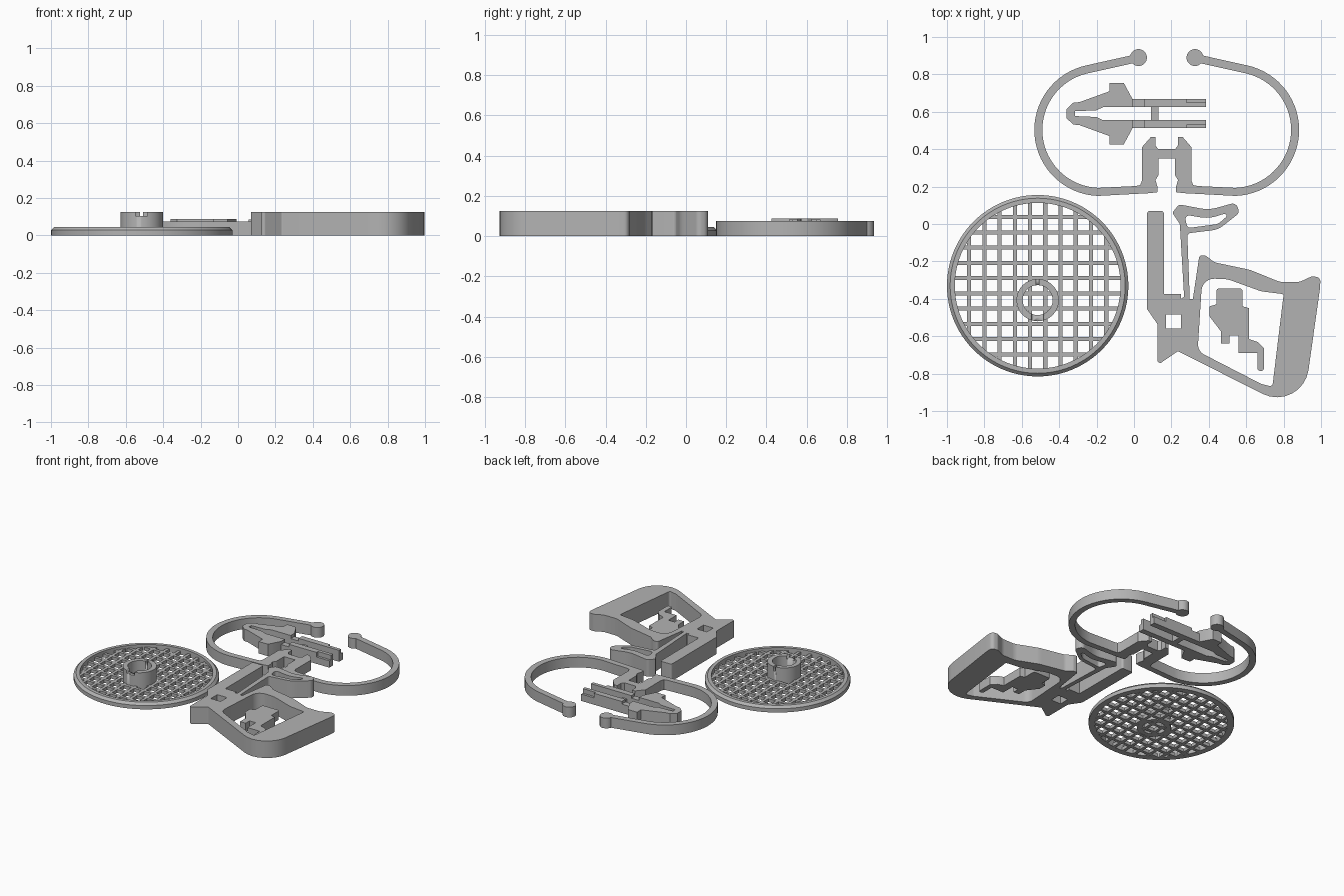
import bpy, bmesh, math
from mathutils import Vector

if "Cube" in bpy.data.objects:
    bpy.data.objects.remove(bpy.data.objects["Cube"])

grey = bpy.data.materials.new("grey_plastic")
grey.diffuse_color = (0.45, 0.45, 0.45, 1)
grey.use_nodes = True
grey.node_tree.nodes["Principled BSDF"].inputs["Base Color"].default_value = grey.diffuse_color


def finish(ob, name):
    ob.name = name
    ob.data.materials.clear()
    ob.data.materials.append(grey)
    bpy.ops.object.select_all(action='DESELECT')
    ob.select_set(True)
    bpy.context.view_layer.objects.active = ob
    bpy.ops.object.shade_smooth_by_angle(angle=math.radians(30))
    return ob


def rounded(pts, steps=8):
    """Outline of (x, y[, corner radius]) points with filleted corners."""
    out = []
    for i, p in enumerate(pts):
        c = Vector(p[:2])
        if len(p) < 3:
            out.append(c)
            continue
        a = Vector(pts[i - 1][:2]) - c
        b = Vector(pts[(i + 1) % len(pts)][:2]) - c
        half = a.angle(b) / 2
        t = min(p[2] / math.tan(half), a.length * .49, b.length * .49)
        a, b = c + a.normalized() * t, c + b.normalized() * t
        bis = ((a + b) / 2 - c).normalized()
        r = t * math.tan(half)
        o = c + bis * (t / math.cos(half))
        a0 = math.atan2(a.y - o.y, a.x - o.x)
        d = math.atan2(b.y - o.y, b.x - o.x) - a0
        d = (d + math.pi) % (2 * math.pi) - math.pi
        out += [o + r * Vector((math.cos(a0 + d * k / steps), math.sin(a0 + d * k / steps)))
                for k in range(steps + 1)]
    return out


def plate(name, loops, z0, z1):
    """Extruded flat outline; further loops are holes."""
    cu = bpy.data.curves.new(name, 'CURVE')
    cu.dimensions, cu.fill_mode = '2D', 'BOTH'
    cu.extrude = (z1 - z0) / 2
    for loop in loops:
        pts = rounded(loop)
        s = cu.splines.new('POLY')
        s.points.add(len(pts) - 1)
        for q, p in zip(s.points, pts):
            q.co = (p[0], p[1], 0, 1)
        s.use_cyclic_u = True
    ob = bpy.data.objects.new(name, cu)
    bpy.context.collection.objects.link(ob)
    ob.location.z = (z0 + z1) / 2
    bpy.ops.object.select_all(action='DESELECT')
    ob.select_set(True)
    bpy.context.view_layer.objects.active = ob
    bpy.ops.object.convert(target='MESH')
    return finish(bpy.context.view_layer.objects.active, name)


def rect(x0, y0, x1, y1):
    return [(x0, y0), (x1, y0), (x1, y1), (x0, y1)]


def arc(cx, cy, r, a0, a1, n=32):
    return [(cx + r * math.cos(math.radians(a0 + (a1 - a0) * k / n)),
             cy + r * math.sin(math.radians(a0 + (a1 - a0) * k / n))) for k in range(n + 1)]


def circle(cx, cy, r, n=48):
    return arc(cx, cy, r, 0, 360, n)[:-1]


def lathe(name, profile, cx, cy, n=96):
    """Closed (radius, z) profile turned around a vertical axis."""
    bm = bmesh.new()
    rings = [[bm.verts.new((cx + r * math.cos(2 * math.pi * k / n),
                            cy + r * math.sin(2 * math.pi * k / n), z)) for r, z in profile]
             for k in range(n)]
    m = len(profile)
    for k in range(n):
        a, b = rings[k], rings[(k + 1) % n]
        for j in range(m):
            bm.faces.new((a[j], b[j], b[(j + 1) % m], a[(j + 1) % m]))
    bmesh.ops.recalc_face_normals(bm, faces=bm.faces)
    me = bpy.data.meshes.new(name)
    bm.to_mesh(me)
    ob = bpy.data.objects.new(name, me)
    bpy.context.collection.objects.link(ob)
    return finish(ob, name)


def cut(ob, loop, z0, z1):
    c = plate("cutter", [loop], z0, z1)
    mod = ob.modifiers.new("cut", 'BOOLEAN')
    mod.operation, mod.object, mod.solver = 'DIFFERENCE', c, 'EXACT'
    bpy.context.view_layer.objects.active = ob
    bpy.ops.object.modifier_apply(modifier=mod.name)
    bpy.data.objects.remove(c)


# Round grate: chamfered rim, crossing bars, notched hub
DX, DY, PITCH = -.515, -.33, .0815
lathe("grate_rim", [(.443, 0), (.485, 0), (.485, .028), (.468, .045), (.443, .045)], DX, DY)
for i in range(10):
    o = (i - 4.5) * PITCH
    h = math.sqrt(.452 ** 2 - o * o)
    plate("grate_bar_x", [rect(DX - h, DY + o - .011, DX + h, DY + o + .011)], 0, .025)
    plate("grate_bar_y", [rect(DX + o - .011, DY - h, DX + o + .011, DY + h)], 0, .025)
HY = -.407
hub = lathe("grate_hub", [(.08, 0), (.113, 0), (.113, .125), (.08, .125)], DX, HY, 48)
cut(hub, rect(DX - .032, HY - .13, DX + .032, HY - .05), .103, .14)
cut(hub, rect(DX - .008, HY + .05, DX + .008, HY + .13), .09, .14)

# Spring clip: left half outline, mirrored about its own axis
CX, AX, AY = .175, -.18, .503
half = [(CX, .35), (.13, .35), (.13, .26), (.115, .235), (.125, .2), (.125, .17), (.085, .165)]
half += arc(AX, AY, .353, 268, 102)
half += [(.024, .91), (.024, .866)]
half += arc(AX, AY, .31, 102, 268)
half += [(.01, .203), (.033, .208), (.042, .23), (.042, .41), (.09, .465), (.115, .465),
         (.115, .42), (.13, .40), (CX, .40)]
plate("spring_clip", [half + [(2 * CX - x, y) for x, y in half[-2:0:-1]]], 0, .075)
for x in (.024, 2 * CX - .024):
    plate("clip_end", [circle(x, .89, .045, 32)], 0, .075)

# Arrow-shaped latch with a slotted head and two arms
PY = .59
upper = [(-.315, .013), (-.2, .018), (-.165, .035), (-.008, .035), (-.008, .078), (-.055, .165),
         (-.13, .165), (-.13, .12), (-.29, .062), (-.325, .058), (-.36, .025)]
head = [(x, PY + y) for x, y in upper]
low = [(x, PY - y) for x, y in upper]
plate("latch_head_back", [head], 0, .088)
plate("latch_head_front", [low], 0, .088)
plate("latch_tip", [[(-.36, PY - .025), (-.315, PY - .013), (-.315, PY + .013),
                     (-.36, PY + .025)]], 0, .088)
for s in (1, -1):
    def strip(name, x0, x1, a, b, z0, z1):
        plate(name, [rect(x0, PY + min(s * a, s * b), x1, PY + max(s * a, s * b))], z0, z1)
    strip("latch_arm_neck", -.01, .057, .035, .078, 0, .065)
    strip("latch_arm", .055, .28, .035, .078, 0, .084)
    strip("latch_arm_end", .28, .385, .035, .06, 0, .084)
    strip("latch_arm_barb", .28, .385, .058, .078, 0, .05)
plate("latch_crossbar", [rect(.09, PY - .04, .13, PY + .04)], 0, .05)

# Handle with rail, trigger and open grip frame
outline = [(.07, .07, .015), (.16, .07, .015), (.16, -.375), (.25, -.375), (.25, -.40), (.268, -.39),
           (.245, 0, .03), (.205, .06, .01), (.24, .105, .025), (.40, .075, .2), (.545, .115, .03),
           (.565, .06, .03), (.45, -.03, .12), (.285, -.05, .02), (.298, -.40), (.315, -.40),
           (.35, -.165, .025), (.385, -.17, .02), (.43, -.205, .05), (.62, -.245, .2),
           (.78, -.31, .1), (.885, -.31, .08), (.95, -.28, .03), (.997, -.285, .025),
           (.995, -.34), (.90, -1.015, .17), (.235, -.68, .01), (.14, -.745, .02),
           (.125, -.735), (.125, -.535), (.07, -.455)]
window = [(.34, -.68, .06), (.365, -.29, .07), (.5, -.295, .15), (.68, -.36, .15), (.80, -.375, .01),
          (.74, -.87, .015), (.68, -.855, .04)]
trigger_hole = [(.27, .05, .02), (.40, .028, .2), (.53, .07, .02), (.45, .0, .06), (.285, -.022, .02)]
plate("handle", [outline, window, trigger_hole, rect(.17, -.56, .25, -.485)], 0, .125)

# Small stepped catch lying inside the grip frame
plate("catch", [[(.44, -.345, .015), (.58, -.345, .015), (.58, -.44), (.615, -.45), (.615, -.615),
                 (.66, -.63), (.695, -.665), (.695, -.785, .015), (.66, -.785, .015), (.66, -.69),
                 (.56, -.69), (.56, -.595), (.51, -.595), (.51, -.64), (.465, -.64), (.465, -.575),
                 (.405, -.495), (.405, -.44), (.44, -.43)]], 0, .065)
